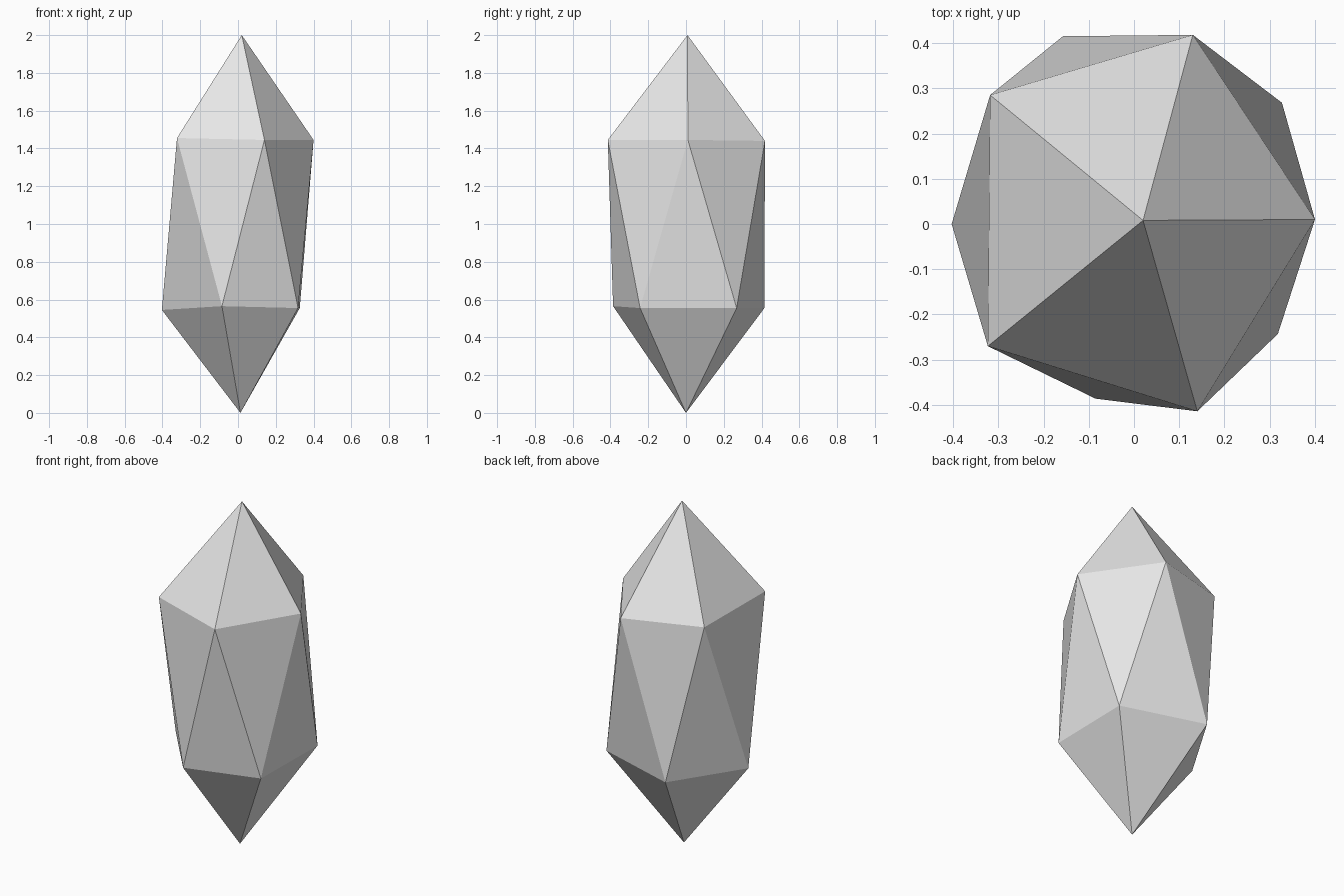
import bpy
import bmesh

cube = bpy.data.objects.get("Cube")
if cube:
    bpy.data.objects.remove(cube, do_unlink=True)

# Plain grey stone
grey = bpy.data.materials.new("light_grey")
grey.use_nodes = True
colour = (0.8, 0.8, 0.8, 1)
grey.diffuse_color = colour
grey.node_tree.nodes["Principled BSDF"].inputs["Base Color"].default_value = colour

# Slightly uneven five-sided rings, counter-clockwise;
# each lower corner sits just after the upper corner of the same index
upper_ring = [(0.40, 0.01, 1.445), (0.13, 0.418, 1.44), (-0.318, 0.285, 1.455),
              (-0.323, -0.27, 1.455), (0.14, -0.414, 1.445)]
lower_ring = [(0.327, 0.268, 0.555), (-0.157, 0.415, 0.555), (-0.403, 0, 0.545),
              (-0.085, -0.386, 0.565), (0.318, -0.243, 0.555)]

bm = bmesh.new()
top = bm.verts.new((0.02, 0.008, 2))
bottom = bm.verts.new((0.013, 0, 0))
upper = [bm.verts.new(p) for p in upper_ring]
lower = [bm.verts.new(p) for p in lower_ring]

# Pointed caps and the zigzag band of tall triangles between them
for i in range(5):
    j = (i + 1) % 5
    bm.faces.new((top, upper[i], upper[j]))
    bm.faces.new((upper[i], lower[i], upper[j]))
    bm.faces.new((lower[i], lower[j], upper[j]))
    bm.faces.new((bottom, lower[j], lower[i]))
bmesh.ops.recalc_face_normals(bm, faces=bm.faces)

mesh = bpy.data.meshes.new("crystal")
bm.to_mesh(mesh)
bm.free()
mesh.materials.append(grey)
crystal = bpy.data.objects.new("crystal", mesh)
bpy.context.collection.objects.link(crystal)
